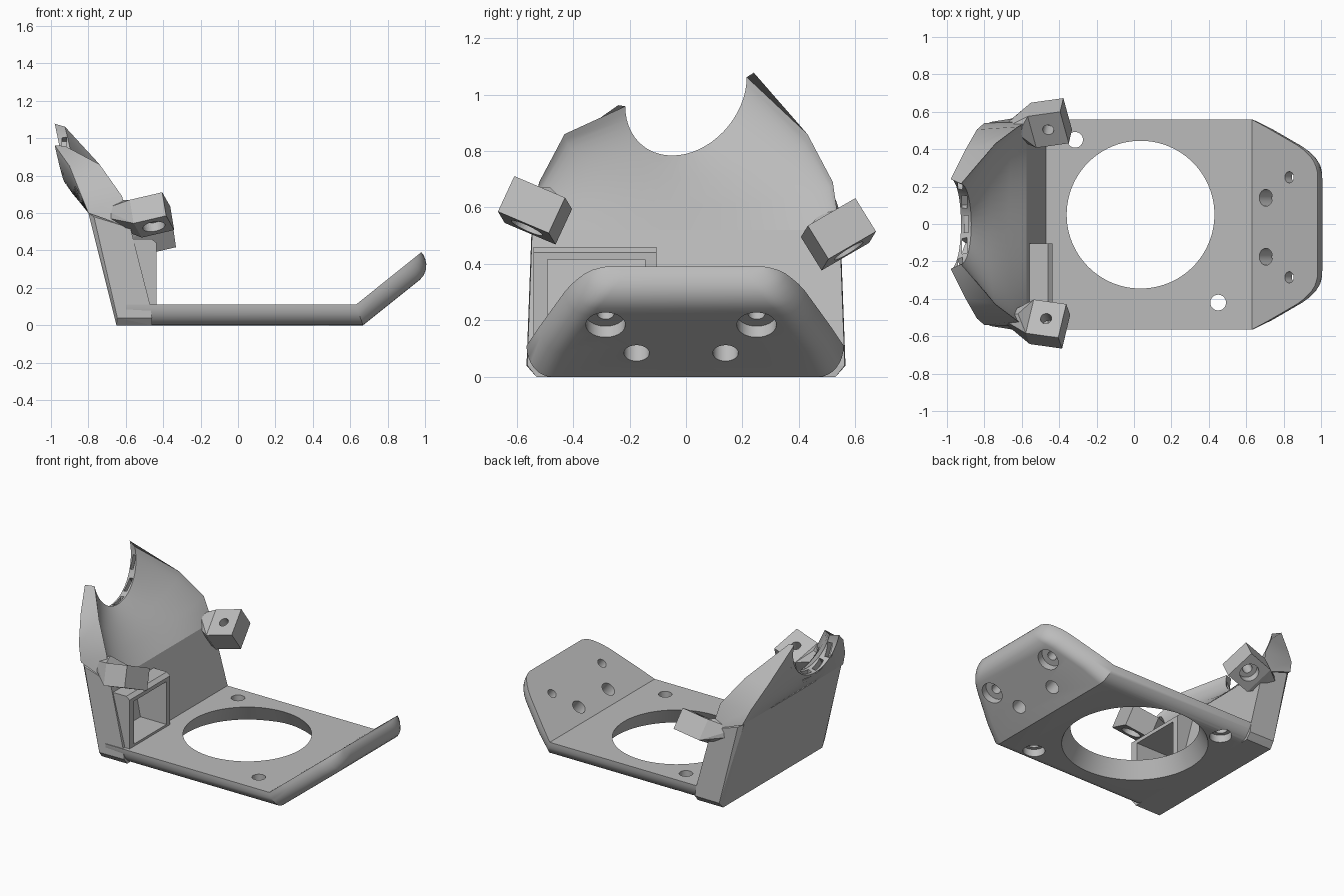
import bpy, bmesh
from math import sin, cos, pi, radians, sqrt
from mathutils import Vector, Matrix, Euler

cube = bpy.data.objects.get("Cube")
if cube:
    bpy.data.objects.remove(cube)

grey = bpy.data.materials.new("plain grey")
grey.use_nodes = True
COLOUR = (0.50, 0.50, 0.50, 1)
grey.diffuse_color = COLOUR
grey.node_tree.nodes["Principled BSDF"].inputs["Base Color"].default_value = COLOUR


def make(name, bm):
    bmesh.ops.recalc_face_normals(bm, faces=bm.faces)
    mesh = bpy.data.meshes.new(name)
    bm.to_mesh(mesh)
    bm.free()
    mesh.materials.append(grey)
    ob = bpy.data.objects.new(name, mesh)
    bpy.context.collection.objects.link(ob)
    return ob


def hull(name, points):
    bm = bmesh.new()
    for p in points:
        bm.verts.new(p)
    bmesh.ops.convex_hull(bm, input=bm.verts)
    bmesh.ops.dissolve_limit(bm, angle_limit=0.01, verts=bm.verts, edges=bm.edges)
    return make(name, bm)


def box_points(size, matrix):
    sx, sy, sz = (s / 2 for s in size)
    return [matrix @ Vector((x, y, z)) for x in (-sx, sx) for y in (-sy, sy) for z in (-sz, sz)]


def cylinder(matrix, r_low, r_high, low, high, sides=48):
    """Cone or cylinder along the local z axis of matrix, from low to high."""
    bm = bmesh.new()
    place = matrix @ Matrix.Translation((0, 0, (low + high) / 2))
    bmesh.ops.create_cone(bm, cap_ends=True, segments=sides, radius1=r_low,
                          radius2=r_high, depth=high - low, matrix=place)
    return make("cutter", bm)


def cut(ob, *cutters):
    for c in cutters:
        mod = ob.modifiers.new("cut", 'BOOLEAN')
        mod.operation, mod.solver, mod.object = 'DIFFERENCE', 'EXACT', c
        bpy.context.view_layer.objects.active = ob
        bpy.ops.object.modifier_apply(modifier=mod.name)
        bpy.data.objects.remove(c)


def smooth(ob, angle=30):
    bpy.ops.object.select_all(action='DESELECT')
    ob.select_set(True)
    bpy.context.view_layer.objects.active = ob
    bpy.ops.object.shade_smooth_by_angle(angle=radians(angle))


def loft(name, rings):
    """Closed skin through rings of equal length, capped at both ends."""
    bm = bmesh.new()
    rows = [[bm.verts.new(p) for p in ring] for ring in rings]
    n = len(rows[0])
    for a, b in zip(rows, rows[1:]):
        for i in range(n):
            j = (i + 1) % n
            bm.faces.new((a[i], a[j], b[j], b[i]))
    bm.faces.new(rows[0])
    bm.faces.new(rows[-1])
    return make(name, bm)


# Base plate and raised end flap: rounded underside, one continuous skin
THICK, ROUND, STEPS = 0.11, 0.09, 8
tilt = radians(38.7)
fold = Vector((0.63, 0, THICK))
along = Vector((cos(tilt), 0, sin(tilt)))
down = Vector((sin(tilt), 0, -cos(tilt)))


def section(origin, drop, width, depth):
    half = [(width - ROUND * (1 - cos(a)), depth * sin(a))
            for a in (pi / 2 * i / STEPS for i in range(STEPS + 1))]
    pts = half + [(-y, d) for y, d in reversed(half)]
    return [origin + drop * d + Vector((0, y - 0.003, 0)) for y, d in pts]


rings = [section(Vector((-0.6, 0, THICK)), Vector((0, 0, -1)), 0.562, THICK),
         section(fold, Vector((0.35, 0, -1)), 0.562, THICK)]
for u, w in ((0.1, 0.52), (0.2, 0.475), (0.31, 0.425), (0.35, 0.402), (0.38, 0.38),
             (0.41, 0.355), (0.43, 0.33), (0.443, 0.3), (0.449, 0.28)):
    d = THICK * sqrt(1 - (max(0, u - 0.35) / 0.1) ** 2)
    rings.append(section(fold + along * u, down, w, d))
base = loft("base_plate", rings)

cut(base, cylinder(Matrix.Translation((0.035, 0.05, 0)), 0.455, 0.39, -0.01, 0.12, 96))
for x, y in ((-0.315, 0.45), (0.45, -0.42)):
    m = Matrix.Translation((x, y, 0))
    cut(base, cylinder(m, 0.042, 0.042, -0.05, 0.2), cylinder(m, 0.068, 0.068, -0.05, 0.05))
for u, y, r, bore in ((0.096, 0.14, 0.045, 0), (0.096, -0.175, 0.045, 0),
                      (0.256, 0.25, 0.03, 0.07), (0.256, -0.285, 0.03, 0.07)):
    m = Matrix.Translation(fold + along * u + Vector((0, y, 0))) @ Matrix.Rotation(-tilt, 4, 'Y')
    cut(base, cylinder(m, r, r, -0.2, 0.05))
    if bore:
        cut(base, cylinder(m, bore, bore, -0.2, -0.06))
smooth(base)

# Leaning end wall with a bevelled foot
wall = hull("end_wall", [(x, s * y, z) for s in (-1, 1) for x, y, z in (
    (-0.65, 0.53, 0), (-0.46, 0.53, 0), (-0.645, 0.565, 0.04), (-0.46, 0.562, 0.04),
    (-0.47, 0.56, 0.11), (-0.575, 0.545, 0.52), (-0.77, 0.545, 0.58), (-0.8, 0.52, 0.6))])

# Air inlet frame in the corner of the wall, with a recess into the wall
inlet = hull("inlet_frame", [(x, y, z) for y in (-0.54, -0.105) for x, z in (
    (-0.435, 0.1), (-0.435, 0.44), (-0.46, 0.46), (-0.6, 0.46), (-0.56, 0.1))])


def recess():
    return hull("cutter", [(x, y, z) for y in (-0.49, -0.145) for x, z in (
        (-0.3, 0.125), (-0.3, 0.415), (-0.69, 0.415), (-0.63, 0.125))])


cut(inlet, recess())
cut(wall, recess())

# Curved hood above the wall, narrowing to a half-round cradle
# Each row: centre x, centre z, end x, end y, end z
INNER = ((-0.575, 0.52, -0.575, 0.545, 0.52), (-0.67, 0.61, -0.62, 0.52, 0.69),
         (-0.77, 0.70, -0.74, 0.43, 0.86), (-0.87, 0.79, -0.925, 0.215, 1.01))
OUTER = ((-0.8, 0.6, -0.8, 0.54, 0.6), (-0.84, 0.65, -0.84, 0.505, 0.70),
         (-0.89, 0.71, -0.90, 0.40, 0.85), (-0.925, 0.77, -0.98, 0.24, 1.02))
SPAN = 28


def arc_row(row, last):
    cx, cz, ex, ey, ez = row
    pts = []
    for i in range(SPAN + 1):
        a = pi / 2 * (2 * i / SPAN - 1)
        k, y = 1 - cos(a), ey * sin(a)
        pts.append((cx + (ex - cx) * k, y, cz + (ez - cz) * k + (0.24 * y if last else 0)))
    return pts


hood = loft("hood", [arc_row(i, i == INNER[-1]) + arc_row(o, o == OUTER[-1])[::-1]
                     for i, o in zip(INNER, OUTER)])
bm = bmesh.new()
bm.from_mesh(hood.data)
# Split the long end caps into strips across the thickness
caps = [f for f in bm.faces if len(f.verts) > 4]
for f in caps:
    loop = list(f.verts)
    bm.faces.remove(f)
    n = len(loop)
    loop.sort(key=lambda v: v.index)
    for i in range(SPAN):
        bm.faces.new((loop[i], loop[i + 1], loop[n - 2 - i], loop[n - 1 - i]))
bmesh.ops.recalc_face_normals(bm, faces=bm.faces)
bm.to_mesh(hood.data)
bm.free()

# Air slots along the cradle rim
for deg in (-64, -32, 0, 32, 64):
    a = radians(deg)
    k, y = 1 - cos(a), 0.225 * sin(a)
    m = (Matrix.Translation((-0.898 - 0.055 * k, y, 0.78 + 0.235 * k + 0.24 * y))
         @ Matrix.Rotation(a, 4, 'X'))
    cut(hood, hull("cutter", box_points((0.026, 0.09, 0.08), m)))
smooth(hood, 35)

# Tilted screw lugs, each tapering back into the wall
for name, side, centre, lean in (("right_lug", -1, (-0.46, -0.535, 0.59), 23),
                                 ("left_lug", 1, (-0.45, 0.54, 0.505), 30)):
    turn = Euler((radians(side * lean), radians(-13), radians(side * 8)), 'XYZ')
    m = Matrix.Translation(centre) @ turn.to_matrix().to_4x4()
    lug = hull(name, box_points((0.18, 0.2, 0.14), m))
    cut(lug, cylinder(m, 0.03, 0.03, -0.2, 0.2, 32), cylinder(m, 0.06, 0.06, -0.2, -0.02, 32))
    back = [p for p in box_points((0.18, 0.2, 0.14), m) if (m.inverted() @ p).x < 0]
    z = centre[2]
    hull(name + "_brace", back + [(-0.62, side * 0.5, z - 0.08), (-0.72, side * 0.5, z + 0.03),
                                  (-0.68, side * 0.54, z - 0.02), (-0.62, side * 0.48, z + 0.08)])
